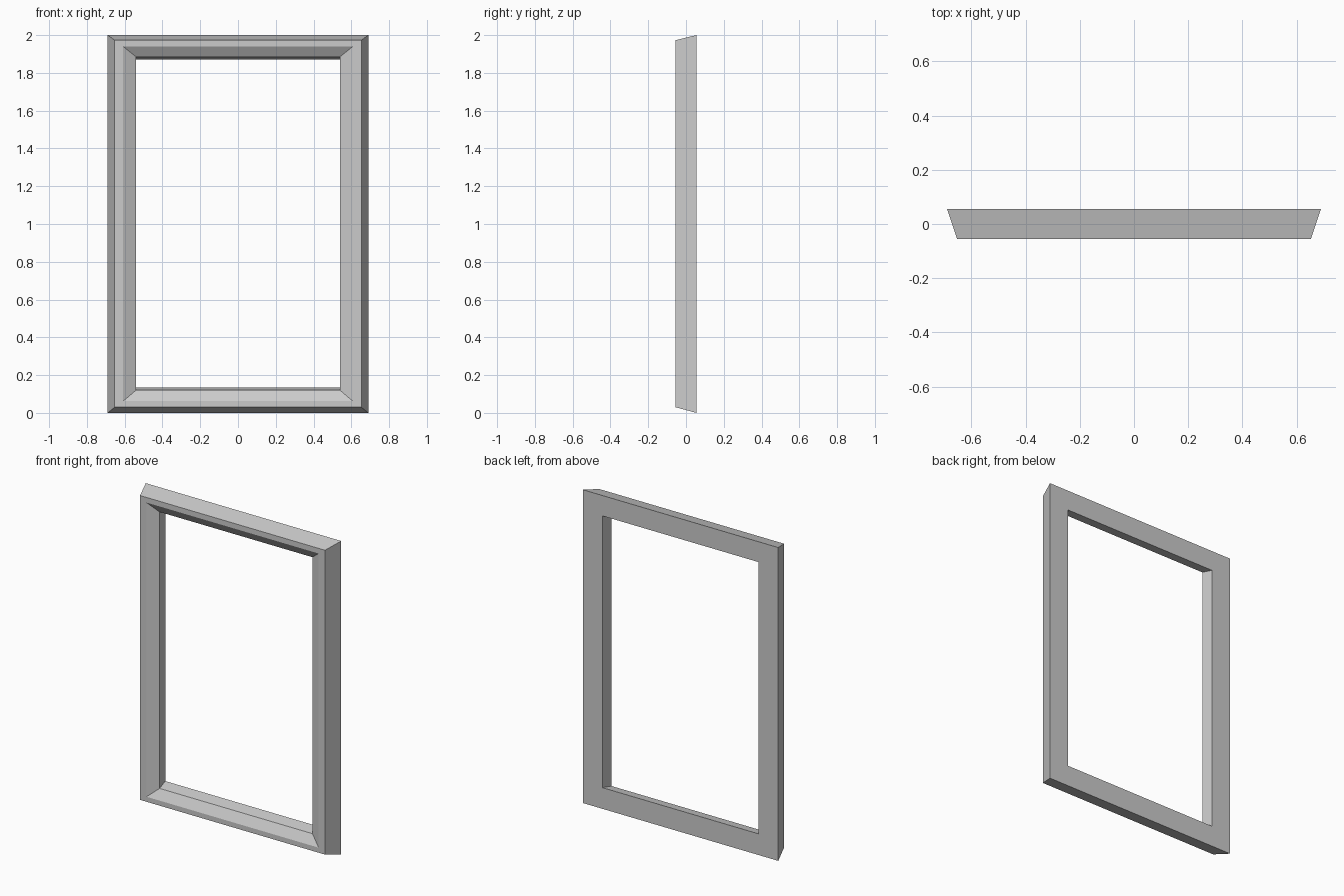
import bpy
import bmesh

cube = bpy.data.objects.get("Cube")
if cube:
    bpy.data.objects.remove(cube, do_unlink=True)

# Plain grey material
grey = bpy.data.materials.new("plain grey")
grey.use_nodes = True
colour = (0.6, 0.6, 0.6, 1)
grey.diffuse_color = colour
grey.node_tree.nodes["Principled BSDF"].inputs["Base Color"].default_value = colour

# Moulding profile, from the back outer edge round to the back inner edge:
# half width, depth position, bottom height, top height
PROFILE = [
    (0.69, 0.055, 0.0, 2.0),        # back outer edge
    (0.653, -0.055, 0.03, 1.973),   # front outer edge
    (0.608, -0.055, 0.062, 1.94),   # start of inner bevel
    (0.54, -0.02, 0.12, 1.885),     # rebate lip
    (0.552, 0.055, 0.135, 1.87),    # back inner edge
]


def rectangle(bm, half, y, low, high):
    corners = [(-half, low), (half, low), (half, high), (-half, high)]
    return [bm.verts.new((x, y, z)) for x, z in corners]


# Frame: bridge each rectangle to the next, closing the loop at the back
bm = bmesh.new()
rings = [rectangle(bm, *row) for row in PROFILE]
for ring, following in zip(rings, rings[1:] + rings[:1]):
    for i in range(4):
        j = (i + 1) % 4
        bm.faces.new((ring[i], ring[j], following[j], following[i]))
bmesh.ops.recalc_face_normals(bm, faces=bm.faces)

mesh = bpy.data.meshes.new("window_frame")
bm.to_mesh(mesh)
bm.free()
mesh.materials.append(grey)
frame = bpy.data.objects.new("window_frame", mesh)
bpy.context.collection.objects.link(frame)
